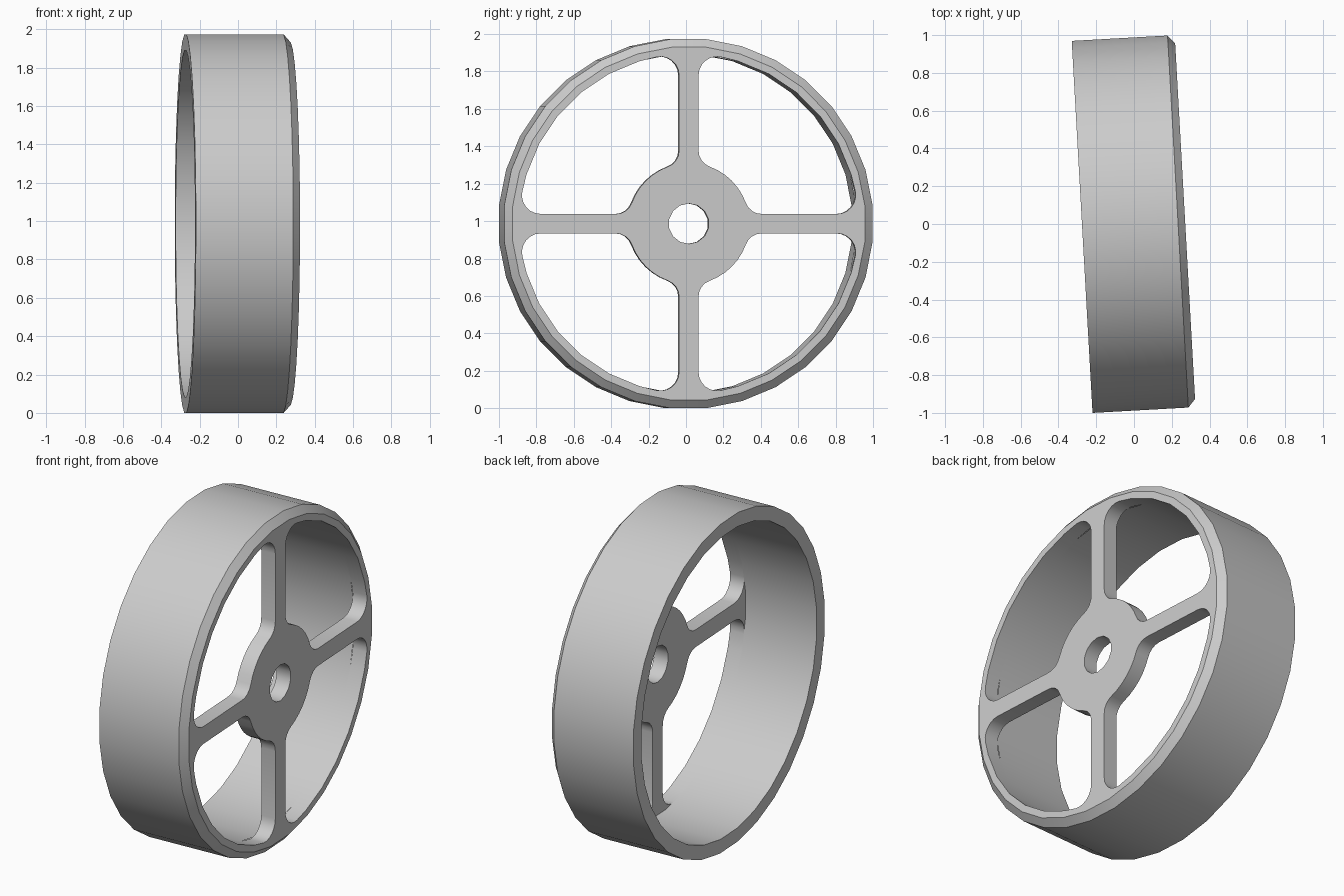
import bpy, bmesh
from math import sin, cos, pi, sqrt, radians, asin, acos, atan2
from mathutils import Matrix, Vector

cube = bpy.data.objects.get("Cube")
if cube:
    bpy.data.objects.remove(cube, do_unlink=True)

SEG = 32
R_OUT, R_FACE, R_IN = 0.991, 0.948, 0.908
X_BACK, X_CHAMFER, X_FRONT = -0.275, 0.233, 0.271
WEB = 0.09                      # thickness of hub and spokes
HALF_SPOKE, R_HUB, R_HOLE = 0.052, 0.325, 0.108
FILLET_HUB, FILLET_RIM = 0.09, 0.10
PLACE = Matrix.Translation((0, 0, R_OUT * cos(pi / SEG))) @ Matrix.Rotation(radians(3.2), 4, 'Z')

grey = bpy.data.materials.new("light grey")
grey.use_nodes = True
colour = (0.6, 0.6, 0.6, 1)
grey.diffuse_color = colour
grey.node_tree.nodes["Principled BSDF"].inputs["Base Color"].default_value = colour


def finish(name, bm):
    bmesh.ops.remove_doubles(bm, verts=bm.verts, dist=0.0002)
    mesh = bpy.data.meshes.new(name)
    bm.to_mesh(mesh)
    bm.free()
    mesh.materials.clear()
    mesh.materials.append(grey)
    obj = bpy.data.objects.new(name, mesh)
    bpy.context.collection.objects.link(obj)
    obj.matrix_world = PLACE
    bpy.ops.object.select_all(action='DESELECT')
    obj.select_set(True)
    bpy.context.view_layer.objects.active = obj
    bpy.ops.object.shade_smooth_by_angle(angle=radians(28))
    return obj


def polar(r, a):
    return Vector((r * cos(a), r * sin(a)))


def circle(r, n):
    return [polar(r, (i + 0.5) * 2 * pi / n) for i in range(n)]


def arc(centre, r, a, b, n):
    return [centre + polar(r, a + (b - a) * i / n) for i in range(n + 1)]


# Rim: chamfered band, closed at the front by the web plate
bm = bmesh.new()
profile = [(X_FRONT, R_FACE), (X_CHAMFER, R_OUT), (X_BACK, R_OUT),
           (X_BACK, R_IN), (X_FRONT - WEB, R_IN)]
rings = [[bm.verts.new((x, *p)) for p in circle(r, SEG)] for x, r in profile]
for a, b in zip(rings, rings[1:]):
    for i in range(SEG):
        j = (i + 1) % SEG
        bm.faces.new((a[i], b[i], b[j], a[j]))
# outward: band normals point away from the axis
band = bm.faces[:]
bmesh.ops.recalc_face_normals(bm, faces=band)
bm.faces.ensure_lookup_table()
bm.normal_update()
first = bm.faces[0]
if first.normal.x < 0:
    bmesh.ops.reverse_faces(bm, faces=band)
finish("rim", bm)


# One rounded window, between two spokes
def window():
    yc = HALF_SPOKE + FILLET_RIM
    d = R_IN - FILLET_RIM
    a0 = asin(yc / d)
    low = polar(d, a0)
    yh = HALF_SPOKE + FILLET_HUB
    h = R_HUB + FILLET_HUB
    b0 = asin(yh / h)
    hub = polar(h, b0)
    # half outline up to the diagonal, then mirrored across it
    half = arc(Vector((0, 0)), R_HUB, pi / 4, b0, 3)
    half += arc(hub, FILLET_HUB, b0 + pi, 1.5 * pi, 4)[1:]
    half += arc(low, FILLET_RIM, -pi / 2, a0, 6)
    step = 2 * pi / SEG
    half += [polar(R_IN, (k + 0.5) * step) for k in range(SEG // 8) if (k + 0.5) * step > a0]
    return half + [p.yx for p in reversed(half[1:])]


# Web: front face of the rim, four spokes, hub and bore in one plate
curve = bpy.data.curves.new("web_outline", 'CURVE')
curve.dimensions = '2D'
curve.fill_mode = 'BOTH'
curve.extrude = WEB / 2
loops = [circle(R_FACE, SEG), circle(R_HOLE, 14)]
for q in range(4):
    turn = Matrix.Rotation(q * pi / 2, 2)
    loops.append([turn @ p for p in window()])
for pts in loops:
    spline = curve.splines.new('POLY')
    spline.points.add(len(pts) - 1)
    for point, p in zip(spline.points, pts):
        point.co = (p.x, p.y, 0, 1)
    spline.use_cyclic_u = True
helper = bpy.data.objects.new("web_outline", curve)
bpy.context.collection.objects.link(helper)
bpy.context.view_layer.update()
flat = bpy.data.meshes.new_from_object(helper.evaluated_get(bpy.context.evaluated_depsgraph_get()))
bm = bmesh.new()
bm.from_mesh(flat)
bpy.data.objects.remove(helper, do_unlink=True)
bpy.data.meshes.remove(flat)
bmesh.ops.remove_doubles(bm, verts=bm.verts, dist=0.0002)
bmesh.ops.recalc_face_normals(bm, faces=bm.faces)
# stand the plate up, its thickness along the axle
stand = Matrix(((0, 0, 1, X_FRONT - WEB / 2), (1, 0, 0, 0), (0, 1, 0, 0), (0, 0, 0, 1)))
bm.transform(stand)
finish("hub_and_spokes", bm)
